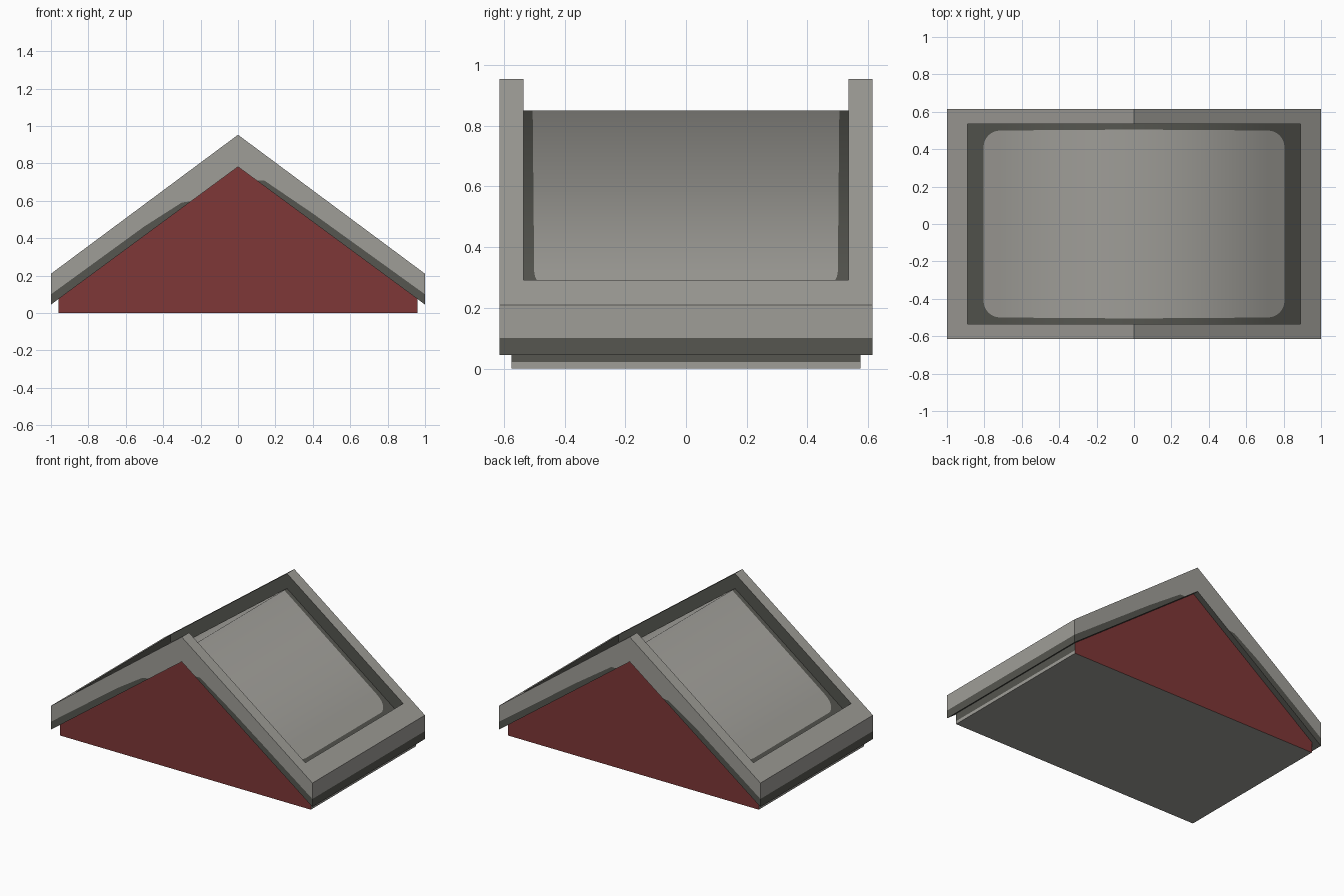
import bpy, bmesh, math
from mathutils import Vector

if "Cube" in bpy.data.objects:
    bpy.data.objects.remove(bpy.data.objects["Cube"])


def material(name, rgb):
    m = bpy.data.materials.new(name)
    m.diffuse_color = (*rgb, 1)
    m.use_nodes = True
    m.node_tree.nodes["Principled BSDF"].inputs["Base Color"].default_value = m.diffuse_color
    return m


MATS = [material("stone grey", (0.345, 0.338, 0.312)),
        material("dark grey", (0.092, 0.093, 0.080)),
        material("gable red", (0.21, 0.038, 0.038))]
GREY, DARK, RED = 0, 1, 2

W, D = 1.0, 0.615          # roof half width, half depth
IW, ID = 0.89, 0.535       # recess half width, half depth
BW, BD = 0.96, 0.575       # body half width, half depth


def top(x): return 0.953 - 0.743 * abs(x)      # outer slope
def floor(x): return 0.85 - 0.743 * abs(x)     # recessed slope
def soffit(x): return 0.782 - 0.737 * abs(x)   # underside


def build(name, faces, smooth=False):
    """faces: (points, material, outward direction)"""
    bm = bmesh.new()
    for pts, mat, out in faces:
        f = bm.faces.new([bm.verts.new(p) for p in pts])
        f.normal_update()
        if f.normal.dot(Vector(out)) < 0:
            f.normal_flip()
        f.material_index = mat
        f.smooth = smooth
    bmesh.ops.remove_doubles(bm, verts=bm.verts, dist=1e-5)
    me = bpy.data.meshes.new(name)
    bm.to_mesh(me)
    bm.free()
    for m in MATS:
        me.materials.append(m)
    ob = bpy.data.objects.new(name, me)
    bpy.context.collection.objects.link(ob)
    return ob


# Roof frame: raised rim, eaves, gable trim, recess walls, underside
roof = []
for s in (-1, 1):
    def P(x, y, h): return (s * x, y, h(x))
    up = (s * 0.6, 0, 0.8)
    roof.append(([P(IW, -ID, top), P(IW, ID, top), P(W, D, top), P(W, -D, top)], GREY, up))
    # eave edge with a dark lower band
    for z0, z1, m in ((0.045, 0.1, DARK), (0.1, top(W), GREY)):
        roof.append(([(s * W, -D, z0), (s * W, D, z0), (s * W, D, z1), (s * W, -D, z1)], m, (s, 0, 0)))
    roof.append(([P(IW, -ID, top), P(IW, ID, top), P(IW, ID, floor), P(IW, -ID, floor)], DARK, (-s, 0, 0)))
    roof.append(([P(0, -D, soffit), P(0, D, soffit), P(W, D, soffit), P(W, -D, soffit)], DARK, (0, 0, -1)))
    # tapering dark band along the lower edge of the gable trim
    if s > 0:
        band = [(0, 0), (0.1, 0), (0.14, 0.03), (0.4, 0.045), (W, 0.055)]
    else:
        band = [(0, 0), (0.25, 0), (0.3, 0.03), (0.5, 0.05), (W, 0.055)]
    for t in (-1, 1):
        roof.append(([P(0, t * D, top), P(W, t * D, top), P(IW, t * ID, top), P(0, t * ID, top)], GREY, up))
        roof.append(([P(0, t * ID, top), P(IW, t * ID, top), P(IW, t * ID, floor), P(0, t * ID, floor)],
                     DARK, (0, -t, 0)))
        for (xa, da), (xb, db) in zip(band, band[1:]):
            a, b = (s * xa, t * D, soffit(xa) + da), (s * xb, t * D, soffit(xb) + db)
            roof.append(([P(xa, t * D, top), P(xb, t * D, top), b, a], GREY, (0, t, 0)))
            low = [a, b, P(xb, t * D, soffit)]
            if da > 0:
                low.append(P(xa, t * D, soffit))
            if db > 0:
                roof.append((low, DARK, (0, t, 0)))
build("roof_frame", roof)

# Recessed roof panel: smooth over the ridge, dark border with rounded corners
R = 0.09
arc = [(0.805 - R + R * math.sin(a), 0.5 - R + R * math.cos(a))
       for a in [math.radians(15 * i) for i in range(7)]]
half = [(0, 0.505)] + arc + [(IW, arc[-1][1])]
cols = [(-x, h) for x, h in reversed(half[1:])] + half
panel = []
for (xa, ha), (xb, hb) in zip(cols, cols[1:]):
    border = max(abs(xa), abs(xb)) > 0.85
    for ya, yb, za, zb, m in ((-ID, -ID, -ha, -hb, DARK),
                              (-ha, -hb, ha, hb, DARK if border else GREY),
                              (ha, hb, ID, ID, DARK)):
        panel.append(([(xa, ya, floor(xa)), (xb, yb, floor(xb)),
                       (xb, zb, floor(xb)), (xa, za, floor(xa))], m, (0, 0, 1)))
build("roof_panel", panel, smooth=True)

# Gable body under the roof: red ends, grey sides with a dark top strip
e = soffit(BW)
body = [([(-BW, -BD, 0), (BW, -BD, 0), (BW, BD, 0), (-BW, BD, 0)], GREY, (0, 0, -1))]
for s in (-1, 1):
    body.append(([(-BW, s * BD, 0), (BW, s * BD, 0), (BW, s * BD, e),
                  (0, s * BD, soffit(0)), (-BW, s * BD, e)], RED, (0, s, 0)))
    for z0, z1, m in ((0, 0.022, GREY), (0.022, e, DARK)):
        body.append(([(s * BW, -BD, z0), (s * BW, BD, z0), (s * BW, BD, z1), (s * BW, -BD, z1)], m, (s, 0, 0)))
build("gable_body", body)
